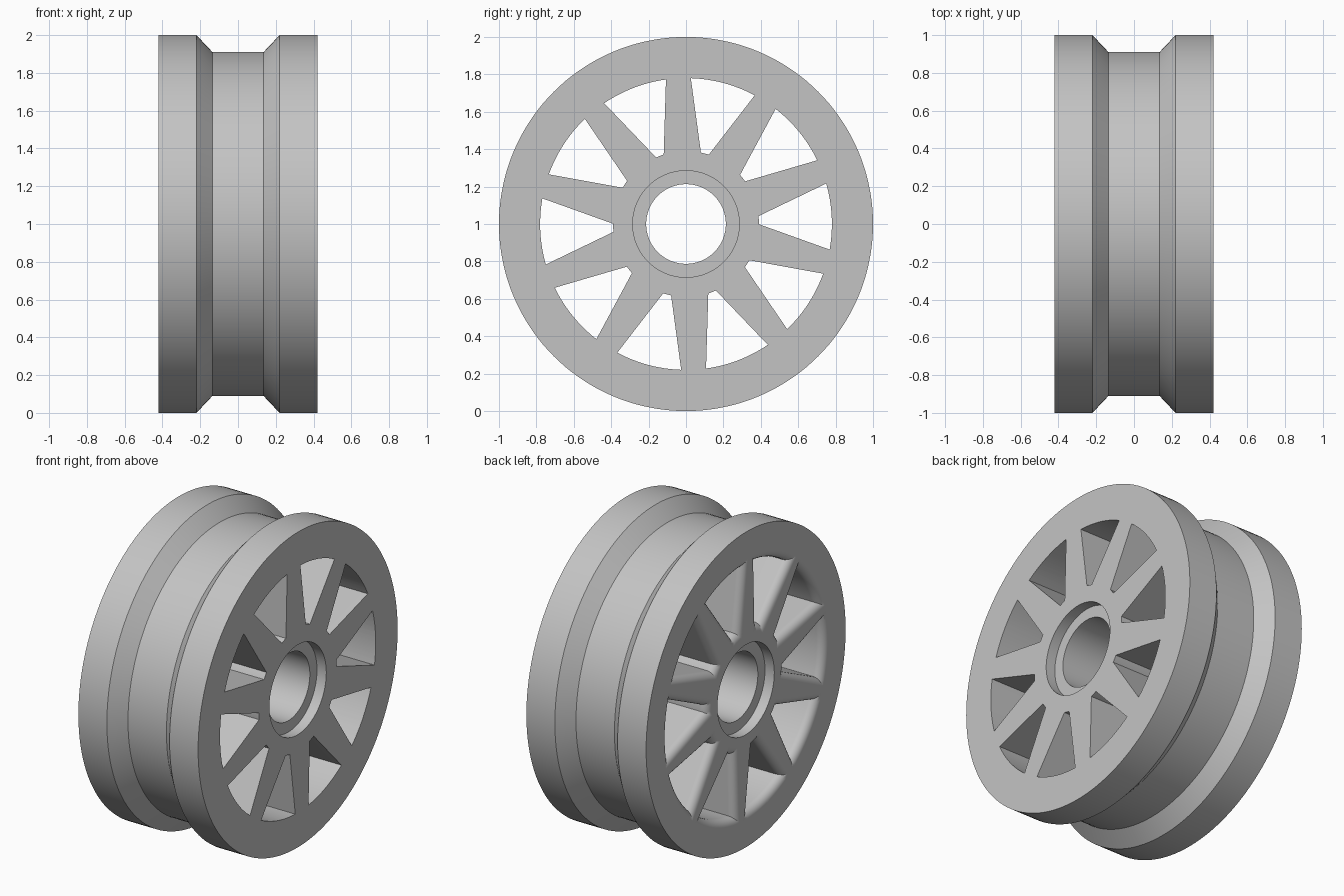
import bpy, bmesh
from math import sin, cos, pi, radians, sqrt, atan2

cube = bpy.data.objects.get("Cube")
if cube:
    bpy.data.objects.remove(cube, do_unlink=True)

HALF = 0.42          # half width of the wheel
AXLE_Z = 1.0
FILLET = 0.05        # rounding of the openings on the right-hand face


def make_object(name, bm):
    bmesh.ops.recalc_face_normals(bm, faces=bm.faces)
    mesh = bpy.data.meshes.new(name)
    bm.to_mesh(mesh)
    bm.free()
    obj = bpy.data.objects.new(name, mesh)
    bpy.context.collection.objects.link(obj)
    return obj


def bridge(bm, a, b):
    for i in range(len(a)):
        j = (i + 1) % len(a)
        bm.faces.new((a[i], a[j], b[j], b[i]))


# Wheel body: a closed profile (x, radius) turned about the axle
half_profile = [(0.135, 0.91), (0.22, 1.0), (HALF, 1.0), (HALF, 0.285),
                (HALF - 0.065, 0.285), (HALF - 0.065, 0.213)]
profile = half_profile + [(-x, r) for x, r in reversed(half_profile)]
SEGMENTS = 144
bm = bmesh.new()
rings = []
for s in range(SEGMENTS):
    a = 2 * pi * s / SEGMENTS
    rings.append([bm.verts.new((x, r * cos(a), AXLE_Z + r * sin(a))) for x, r in profile])
for s in range(SEGMENTS):
    bridge(bm, rings[s], rings[(s + 1) % SEGMENTS])
wheel = make_object("wheel", bm)


# Outline of one opening between spokes, grown outward by an offset
def opening_outline(offset):
    ax, ay, bx, by = 0.39, 0.022, 0.76, 0.177
    length = sqrt((bx - ax) ** 2 + (by - ay) ** 2)
    ux, uy = (bx - ax) / length, (by - ay) / length
    px, py = ax - uy * offset, ay + ux * offset

    def edge_angle(radius):
        dot = px * ux + py * uy
        t = -dot + sqrt(dot * dot - px * px - py * py + radius * radius)
        return atan2(py + t * uy, px + t * ux)

    points = []
    for radius, count, side in ((0.78 + offset, 12, 1), (0.39 - offset, 4, -1)):
        half = edge_angle(radius)
        points += [(radius, side * half * (2 * i / count - 1)) for i in range(count + 1)]
    return points


# Cutter with ten openings, flared on one side to leave rounded spoke edges
levels = [(-HALF - 0.1, FILLET)]
for i in range(7):
    a = pi / 2 * i / 6
    levels.append((-HALF + FILLET * (1 - cos(a)), FILLET * (1 - sin(a))))
levels.append((HALF + 0.1, 0.0))
bm = bmesh.new()
for k in range(10):
    turn = radians(3 + 36 * k)
    loops = [[bm.verts.new((x, r * cos(a + turn), AXLE_Z + r * sin(a + turn)))
              for r, a in opening_outline(offset)] for x, offset in levels]
    for a, b in zip(loops, loops[1:]):
        bridge(bm, a, b)
    bm.faces.new(loops[0])
    bm.faces.new(loops[-1])
cutter = make_object("opening_cutter", bm)
cutter.hide_render = True

bpy.ops.object.select_all(action='DESELECT')
wheel.select_set(True)
bpy.context.view_layer.objects.active = wheel
cut = wheel.modifiers.new("openings", 'BOOLEAN')
cut.operation = 'DIFFERENCE'
cut.solver = 'EXACT'
cut.object = cutter
bpy.ops.object.modifier_apply(modifier=cut.name)
bpy.data.objects.remove(cutter, do_unlink=True)

# Plain grey metal, smooth with crisp edges
metal = bpy.data.materials.new("grey_metal")
metal.use_nodes = True
grey = (0.55, 0.55, 0.55, 1.0)
metal.diffuse_color = grey
metal.node_tree.nodes["Principled BSDF"].inputs["Base Color"].default_value = grey
wheel.data.materials.clear()
wheel.data.materials.append(metal)
bpy.ops.object.shade_smooth_by_angle(angle=radians(30))
weighted = wheel.modifiers.new("even_shading", 'WEIGHTED_NORMAL')
weighted.keep_sharp = True
